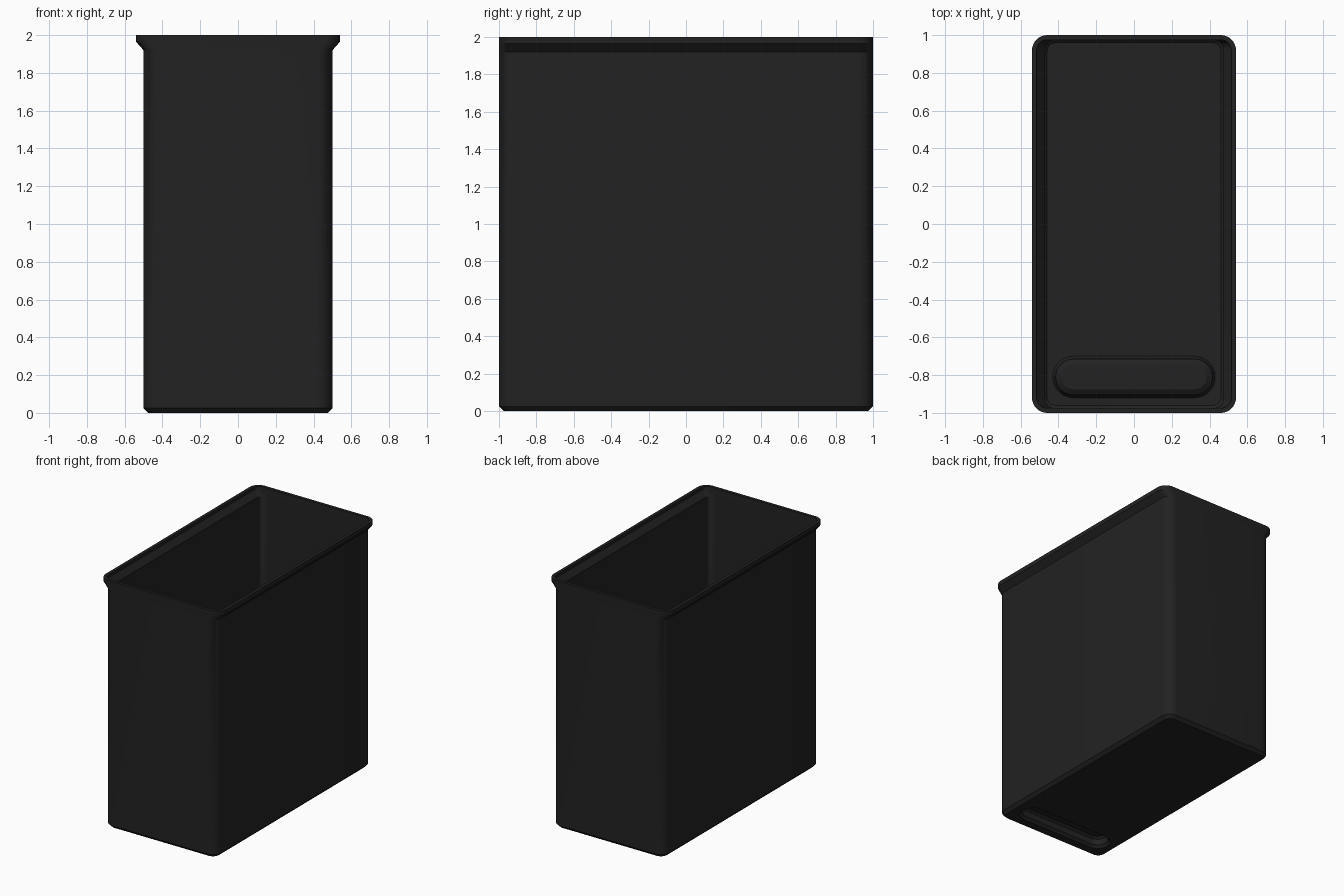
import bpy, bmesh, math

if "Cube" in bpy.data.objects:
    bpy.data.objects.remove(bpy.data.objects["Cube"])

SEG = 8  # segments per rounded corner


def ring(bm, hx, hy, r, z, cy=0.0):
    """Rounded rectangle of vertices at height z."""
    verts = []
    corners = [(1, 1, 0), (-1, 1, 90), (-1, -1, 180), (1, -1, 270)]
    for sx, sy, start in corners:
        for i in range(SEG + 1):
            a = math.radians(start + 90 * i / SEG)
            verts.append(bm.verts.new((sx * (hx - r) + r * math.cos(a),
                                       cy + sy * (hy - r) + r * math.sin(a), z)))
    return verts


def loft(name, sections, mat):
    """Skin the sections in order and cap both ends."""
    bm = bmesh.new()
    rings = [ring(bm, *s) for s in sections]
    n = len(rings[0])
    for a, b in zip(rings, rings[1:]):
        for i in range(n):
            j = (i + 1) % n
            bm.faces.new((a[i], a[j], b[j], b[i]))
    bm.faces.new(rings[0])
    bm.faces.new(rings[-1])
    bmesh.ops.recalc_face_normals(bm, faces=bm.faces)
    mesh = bpy.data.meshes.new(name)
    bm.to_mesh(mesh)
    bm.free()
    obj = bpy.data.objects.new(name, mesh)
    bpy.context.collection.objects.link(obj)
    mesh.materials.append(mat)
    bpy.context.view_layer.objects.active = obj
    obj.select_set(True)
    bpy.ops.object.shade_smooth_by_angle(angle=math.radians(30))
    return obj


black = bpy.data.materials.new("black plastic")
black.diffuse_color = (0.016, 0.016, 0.016, 1)
black.use_nodes = True
black.node_tree.nodes["Principled BSDF"].inputs["Base Color"].default_value = black.diffuse_color

GRIP_Y = -0.81
sections = [
    # finger recess under the floor
    (0.375, 0.055, 0.054, 0.08, GRIP_Y),
    (0.395, 0.075, 0.074, 0.065, GRIP_Y),
    (0.40, 0.08, 0.079, 0.02, GRIP_Y),
    (0.42, 0.10, 0.099, 0.0, GRIP_Y),
    # underside, chamfered foot and outer wall
    (0.475, 0.975, 0.055, 0.0),
    (0.50, 1.0, 0.08, 0.025),
    (0.50, 1.0, 0.08, 1.92),
    # side flare and rim band
    (0.54, 1.0, 0.08, 1.965),
    (0.54, 1.0, 0.08, 2.0),
    # inside of the rim and inner wall
    (0.515, 0.975, 0.055, 2.0),
    (0.515, 0.975, 0.055, 1.975),
    (0.475, 0.975, 0.055, 1.93),
    (0.475, 0.975, 0.055, 0.04),
    (0.46, 0.96, 0.045, 0.025),
    # raised back of the finger recess, inside
    (0.43, 0.11, 0.109, 0.025, GRIP_Y),
    (0.42, 0.10, 0.099, 0.04, GRIP_Y),
    (0.415, 0.095, 0.094, 0.085, GRIP_Y),
    (0.385, 0.065, 0.064, 0.105, GRIP_Y),
]
loft("storage_bin", sections, black)
